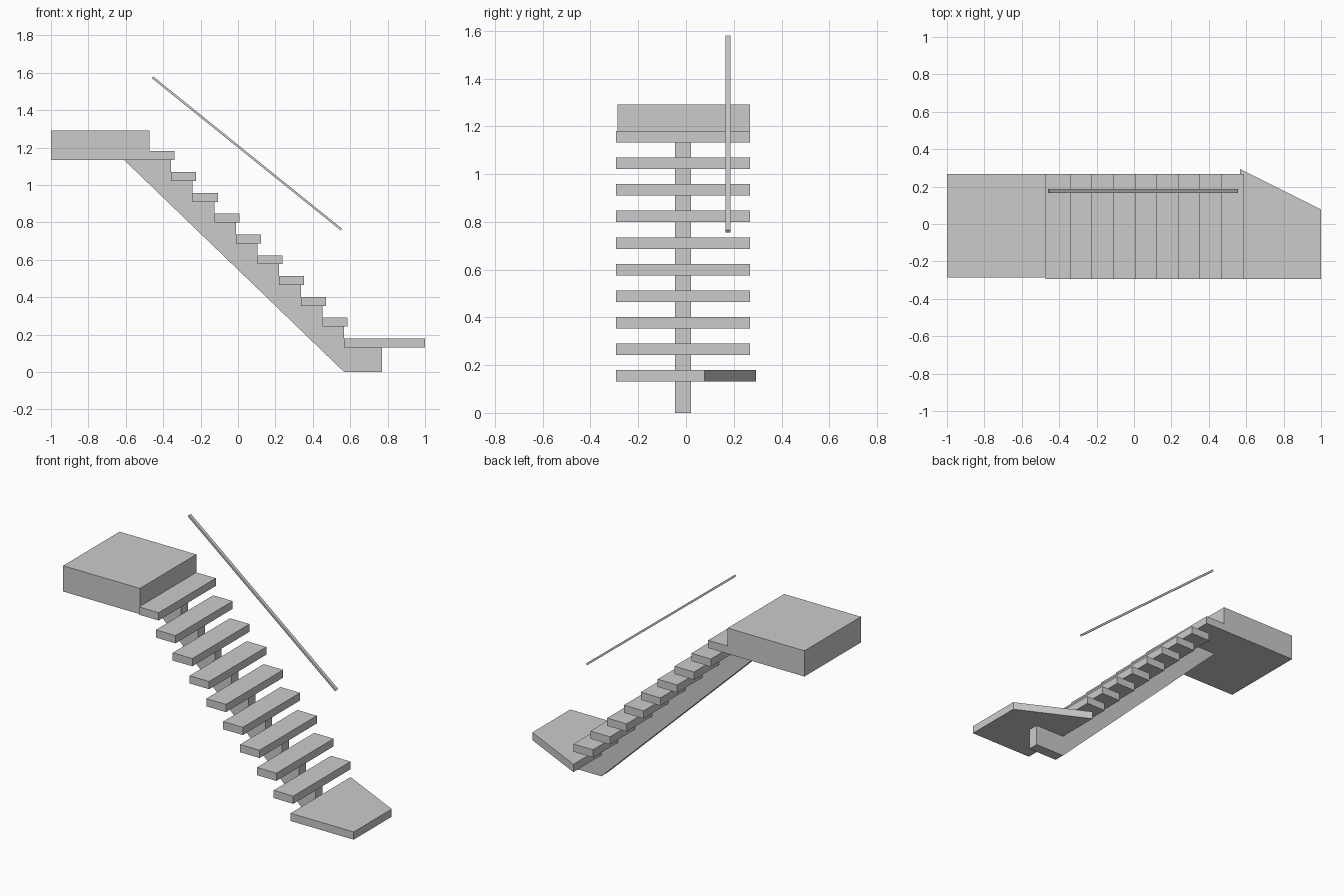
import bpy, bmesh
from mathutils import Vector

if "Cube" in bpy.data.objects:
    bpy.data.objects.remove(bpy.data.objects["Cube"])

RUN, RISE, THICK = 0.1155, 0.1113, 0.048
STEPS = 9
Y0, Y1 = -0.294, 0.267


def prism(name, points, offset):
    """Extrude a closed planar outline along an offset vector."""
    bm = bmesh.new()
    face = bm.faces.new([bm.verts.new(p) for p in points])
    ext = bmesh.ops.extrude_face_region(bm, geom=[face], use_keep_orig=True)
    verts = [v for v in ext["geom"] if isinstance(v, bmesh.types.BMVert)]
    bmesh.ops.translate(bm, verts=verts, vec=Vector(offset))
    bmesh.ops.recalc_face_normals(bm, faces=bm.faces)
    mesh = bpy.data.meshes.new(name)
    bm.to_mesh(mesh)
    bm.free()
    obj = bpy.data.objects.new(name, mesh)
    bpy.context.collection.objects.link(obj)
    return obj


def slab(name, x0, x1, y0, y1, z0, z1):
    pts = [(x0, y0, z0), (x1, y0, z0), (x1, y1, z0), (x0, y1, z0)]
    return prism(name, pts, (0, 0, z1 - z0))


def left(k):
    return 0.451 - RUN * k


def under(k):
    return 0.242 + RISE * k


# Regular treads
for k in range(STEPS):
    slab(f"tread_{k + 1}", left(k), left(k) + 0.134, Y0, Y1,
         under(k), under(k) + THICK)

# Angled bottom tread
prism("bottom_tread",
      [(0.567, Y0, under(-1)), (1, Y0, under(-1)),
       (1, 0.078, under(-1)), (0.567, 0.294, under(-1))], (0, 0, THICK))

# Upper landing
slab("landing", -1, left(STEPS - 1), -0.286, Y1, under(STEPS - 1), 1.292)

# Central stepped stringer
profile = [(0.567, 0), (0.77, 0), (0.77, under(-1))]
for k in range(STEPS):
    profile += [(left(k - 1), under(k - 1)), (left(k - 1), under(k))]
profile.append((-0.608, under(STEPS - 1)))
prism("stringer", [(x, -0.047, z) for x, z in profile], (0, 0.067, 0))

# Sloping handrail
a, b = Vector((-0.457, 0.165, 1.575)), Vector((0.553, 0.165, 0.761))
d = (b - a).normalized()
n = Vector((-d.z, 0, d.x)) * 0.006
prism("handrail", [a + n, b + n, b - n, a - n], (0, 0.021, 0))
